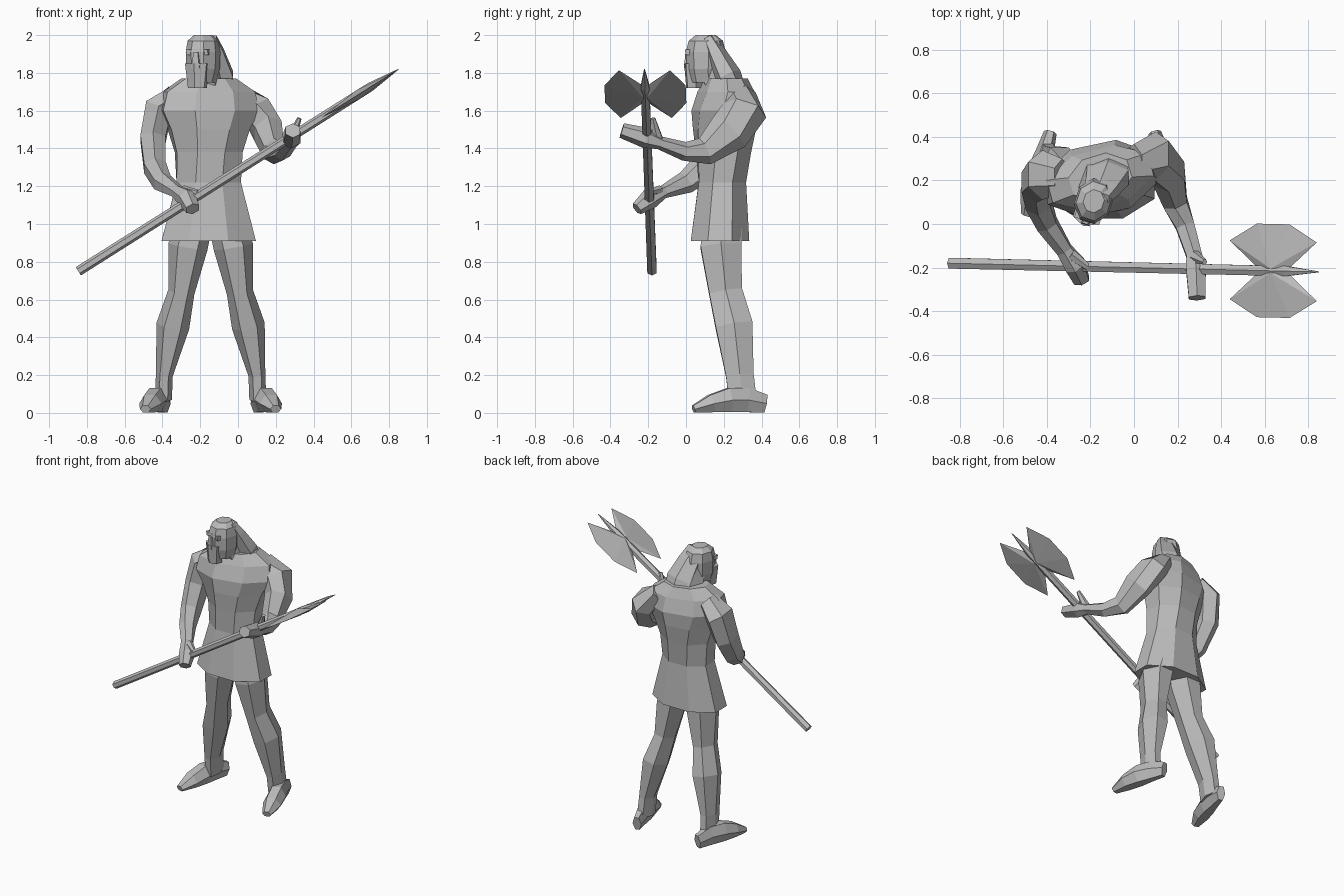
import bpy, bmesh, math
from mathutils import Vector

cube = bpy.data.objects.get("Cube")
if cube:
    bpy.data.objects.remove(cube)

GREY = (.5, .5, .5, 1)
plain_grey = bpy.data.materials.new("plain grey")
plain_grey.use_nodes = True
plain_grey.diffuse_color = GREY
shader = next(n for n in plain_grey.node_tree.nodes if n.type == 'BSDF_PRINCIPLED')
shader.inputs["Base Color"].default_value = GREY
shader.inputs["Roughness"].default_value = .8

RIGHTWARD, FORWARD, UPWARD = Vector((1, 0, 0)), Vector((0, -1, 0)), Vector((0, 0, 1))
MIDDLE = -.145  # plane between the legs


def finish(name, bm):
    """Turn the working mesh into a flat shaded object."""
    bmesh.ops.recalc_face_normals(bm, faces=bm.faces)
    mesh = bpy.data.meshes.new(name)
    bm.to_mesh(mesh)
    bm.free()
    mesh.materials.append(plain_grey)
    bpy.context.collection.objects.link(bpy.data.objects.new(name, mesh))


def skin(name, rings):
    """Join rings of points into a closed faceted form."""
    bm = bmesh.new()
    loops = [[bm.verts.new(point) for point in ring] for ring in rings]
    for lower, upper in zip(loops, loops[1:]):
        for i, corner in enumerate(lower):
            bm.faces.new((lower[i - 1], corner, upper[i], upper[i - 1]))
    bm.faces.new(loops[0])
    bm.faces.new(loops[-1])
    finish(name, bm)


def stack(name, centre, levels, turn, lean=0, sides=8):
    """Level rings given as height, half width, half depth."""
    rings = []
    grow = 1 / math.cos(math.pi / sides)
    for height, width, depth in levels:
        base = Vector((*centre, height))
        base.y += lean * (height - levels[0][0])
        angle = math.radians(turn(height))
        across = Vector((math.cos(angle), math.sin(angle), 0)) * width * grow
        ahead = Vector((-math.sin(angle), math.cos(angle), 0)) * depth * grow
        steps = [math.tau * (i + .5) / sides for i in range(sides)]
        rings.append([base + across * math.cos(a) + ahead * math.sin(a) for a in steps])
    skin(name, rings)


def limb(name, stations, reference, flip=False, sides=6):
    """Rings square to a path of points, each with two half sizes."""
    path = [Vector(station[0]) for station in stations]
    rings = []
    for i, (_, width, depth) in enumerate(stations):
        heading = path[min(i + 1, len(path) - 1)] - path[max(i - 1, 0)]
        across = heading.cross(reference).normalized()
        beside = heading.cross(across).normalized()
        ring = []
        for k in range(sides):
            angle = math.tau * k / sides
            point = path[i] + across * width * math.cos(angle) + beside * depth * math.sin(angle) * 1.1
            if flip:
                point.x = 2 * MIDDLE - point.x
            ring.append(point)
        rings.append(ring)
    skin(name, rings)


def fleshed(rows, squash, pad):
    """Stations whose second half size follows from the first."""
    return [(Vector(row[:3]), row[3], row[3] * squash + pad) for row in rows]


def facing(height):
    return -18


def shoulder_twist(height):
    return max(0, height - 1.2) * 30


# Torso with flared tunic skirt, twisting towards the shoulders
stack("tunic_and_torso", (-.155, .18), [
    (.91, .25, .155),
    (1.22, .17, .125),
    (1.38, .175, .14),
    (1.5, .21, .155),
    (1.6, .26, .16),
    (1.7, .24, .13),
    (1.77, .14, .1),
], shoulder_twist, lean=.04)
limb("neck", fleshed([(-.16, .21, 1.7, .1), (-.18, .13, 1.86, .07)], 1, 0), FORWARD)

# Head turned a little to one side, with face and long hair
stack("head", (-.185, .105), [
    (1.75, .06, .08),
    (1.82, .08, .095),
    (1.91, .083, .1),
    (1.97, .075, .085),
    (2, .045, .05),
], facing)
stack("beard", (-.215, .045), [(1.72, .045, .04), (1.85, .06, .05)], facing, sides=6)
stack("nose", (-.22, .015), [(1.825, .022, .02), (1.91, .012, .015)], facing, sides=4)
stack("brow", (-.21, .037), [(1.895, .06, .022), (1.925, .06, .025)], facing, sides=4)
limb("hair", fleshed([
    (-.17, .12, 1.98, .035),
    (-.15, .16, 1.9, .055),
    (-.12, .22, 1.78, .075),
    (-.11, .29, 1.64, .05),
], 1, .025), RIGHTWARD)

# Legs, from hip through knee and calf to ankle
leg = fleshed([
    (-.05, .19, .98, .1),
    (-.025, .185, .88, .105),
    (.01, .21, .64, .07),
    (.055, .255, .46, .088),
    (.1, .285, .2, .045),
    (.105, .3, .07, .045),
], .6, .05)

# Feet widen towards the toes and are highest at the instep
heel, toe = Vector((.095, .42, 0)), Vector((.2, .04, 0))
foot = []
for step in range(5):
    t = step / 4
    height = .02 + .05 * math.sin(math.pi * (.2 + .8 * t))
    width = .03 + .035 * math.sin(math.pi * t ** 1.5)
    foot.append((heel.lerp(toe, t) + UPWARD * height, width, height))

for side, flip in (("left", False), ("right", True)):
    limb(side + "_leg", leg, FORWARD, flip)
    limb(side + "_foot", foot, UPWARD, flip)

# Arms, from shoulder through elbow and wrist to the gripping hand
limb("right_arm", fleshed([
    (-.33, .22, 1.68, .08),
    (-.42, .225, 1.61, .115),
    (-.45, .19, 1.45, .1),
    (-.44, .1, 1.3, .08),
    (-.4, 0, 1.22, .06),
    (-.32, -.12, 1.17, .035),
    (-.27, -.19, 1.135, .055),
    (-.24, -.26, 1.08, .035),
], .5, .02), RIGHTWARD)
limb("left_arm", fleshed([
    (0, .29, 1.68, .08),
    (.1, .31, 1.6, .12),
    (.16, .23, 1.49, .115),
    (.19, .1, 1.385, .075),
    (.235, -.01, 1.385, .05),
    (.275, -.14, 1.43, .035),
    (.285, -.21, 1.455, .055),
    (.29, -.34, 1.495, .04),
], .5, .02), RIGHTWARD)
limb("right_thumb", fleshed([
    (-.29, -.14, 1.18, .025),
    (-.21, -.2, 1.165, .015),
], 1, 0), FORWARD)
limb("left_thumb", fleshed([
    (.28, -.15, 1.45, .028),
    (.325, -.175, 1.56, .012),
], 1, 0), FORWARD)

# Long weapon shaft tapering to a spike
butt, tip = Vector((-.845, -.18, .75)), Vector((.85, -.22, 1.82))


def along(x):
    return butt.lerp(tip, (x - butt.x) / (tip.x - butt.x))


limb("shaft", [(butt, .026, .026), (along(.7), .024, .024), (tip, .002, .002)], FORWARD)

# Twin blades, thick at the shaft and thin at the rim
half = [(.07, .01), (.2, .135), (.075, .215)]
outline = [(-x, reach) for x, reach in half] + half[::-1]
thickness = (tip - butt).cross(FORWARD).normalized() * .025
for name, way in (("front_blade", FORWARD), ("rear_blade", -FORWARD)):
    bm = bmesh.new()
    rim = [bm.verts.new(along(.64 + x) + way * reach) for x, reach in outline]
    for push in (thickness, -thickness):
        peak = bm.verts.new(along(.64) + way * .01 + push)
        for i, corner in enumerate(rim):
            bm.faces.new((rim[i - 1], corner, peak))
    finish(name, bm)
